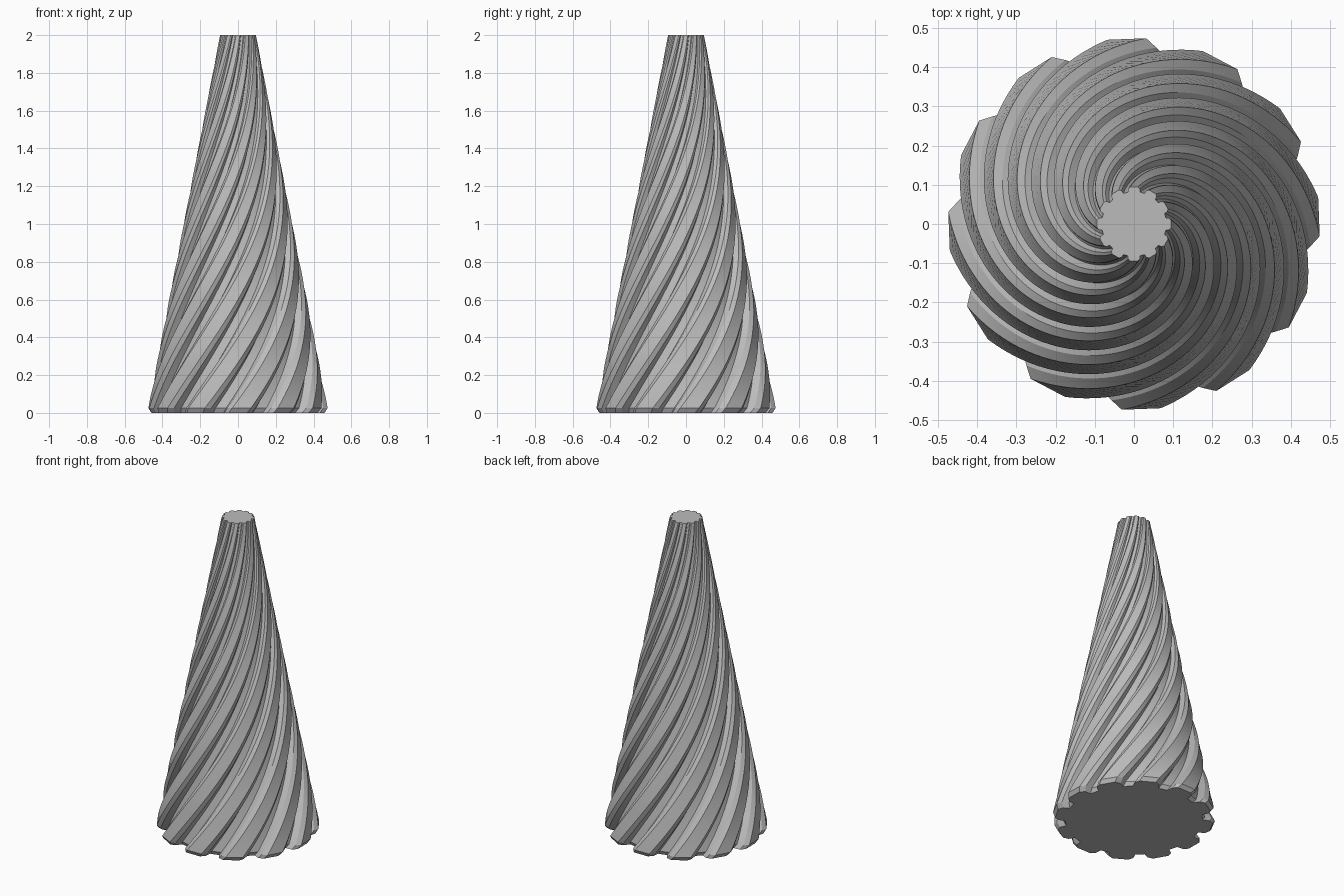
import bpy, bmesh
from math import radians, cos, sin, pi

cube = bpy.data.objects.get("Cube")
if cube:
    bpy.data.objects.remove(cube, do_unlink=True)

HEIGHT = 2.0
BASE_RADIUS, TOP_RADIUS = 0.48, 0.095
RIBS = 12
TWIST = pi
LEVELS = 60
CHAMFER = 0.025

# One rib: angle from its centre in degrees, share of the outer radius
RIB = [(-11, 0.87), (-9.5, 0.955), (-6, 1), (6, 1), (9.5, 0.955), (11, 0.87)]


def make_material(name, value):
    mat = bpy.data.materials.new(name)
    mat.use_nodes = True
    colour = (value, value, value, 1)
    mat.diffuse_color = colour
    mat.node_tree.nodes["Principled BSDF"].inputs["Base Color"].default_value = colour
    return mat


def ring(bm, z, shrink=1.0):
    """Ribbed cross-section, scaled and turned for its height."""
    t = z / HEIGHT
    radius = (BASE_RADIUS + (TOP_RADIUS - BASE_RADIUS) * t) * shrink
    verts = []
    for i in range(RIBS):
        for degrees, share in RIB:
            a = 2 * pi * i / RIBS + radians(degrees) + TWIST * t
            verts.append(bm.verts.new((radius * share * cos(a), radius * share * sin(a), z)))
    return verts


# Twisted tapering body with a chamfered foot
bm = bmesh.new()
rings = [ring(bm, 0, 0.96)]
for k in range(LEVELS + 1):
    rings.append(ring(bm, CHAMFER + (HEIGHT - CHAMFER) * k / LEVELS))
for low, high in zip(rings, rings[1:]):
    n = len(low)
    for i in range(n):
        j = (i + 1) % n
        bm.faces.new((low[i], low[j], high[j], high[i]))

# Flat end caps
bm.faces.new(rings[0][::-1])
bm.faces.new(rings[-1])

mesh = bpy.data.meshes.new("twisted_cone")
bm.to_mesh(mesh)
bm.free()
mesh.materials.append(make_material("plain grey", 0.5))
cone = bpy.data.objects.new("twisted_cone", mesh)
bpy.context.collection.objects.link(cone)

# Smooth along the ribs, crisp across them
bpy.ops.object.select_all(action="DESELECT")
cone.select_set(True)
bpy.context.view_layer.objects.active = cone
bpy.ops.object.shade_smooth_by_angle(angle=radians(20))
